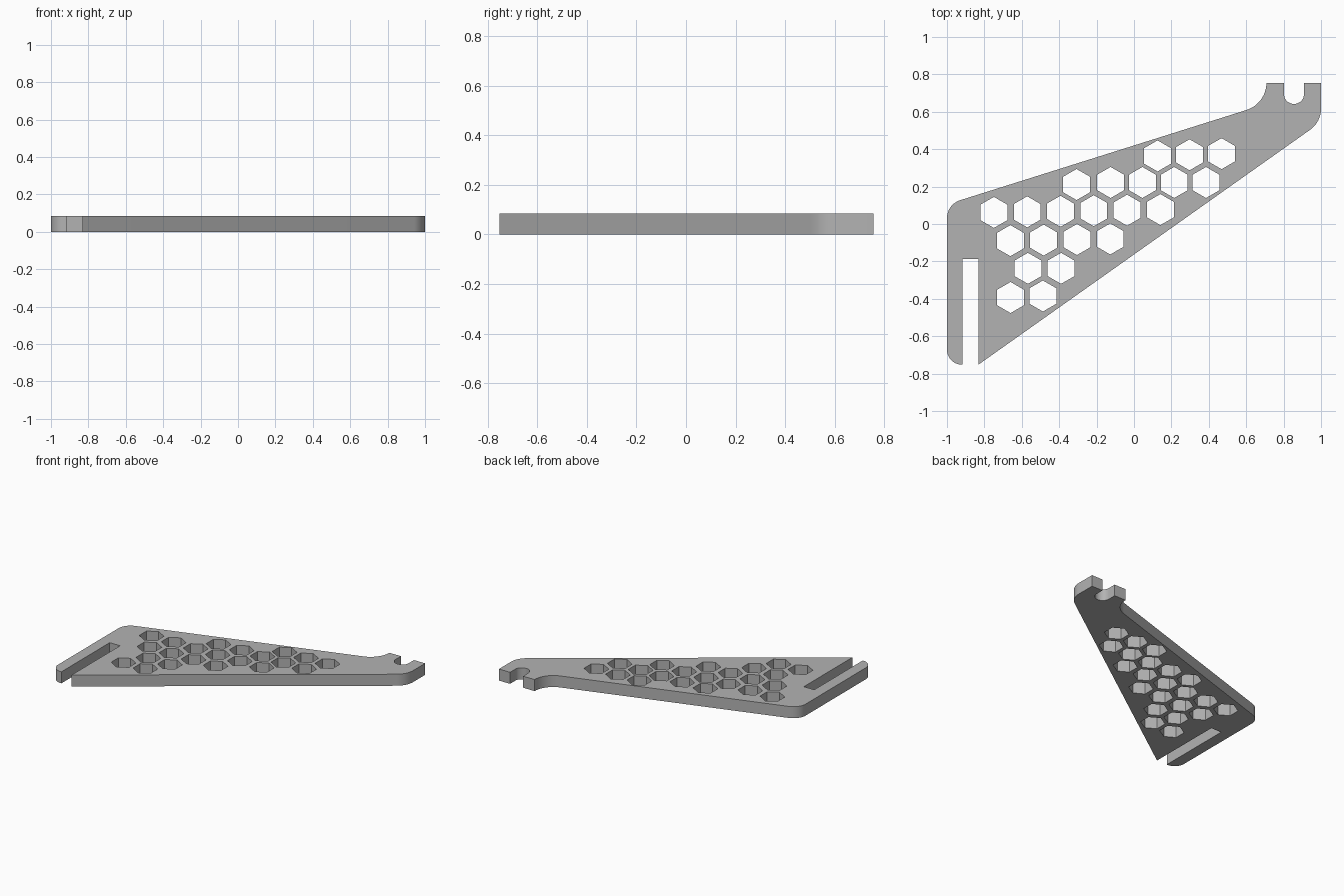
import bpy, bmesh, math
from mathutils import Vector

cube = bpy.data.objects.get("Cube")
if cube:
    bpy.data.objects.remove(cube, do_unlink=True)

THICKNESS = 0.085
HEX_RADIUS = 0.083

grey = bpy.data.materials.new("plain_grey")
grey.use_nodes = True
color = (0.45, 0.45, 0.45, 1)
grey.diffuse_color = color
grey.node_tree.nodes["Principled BSDF"].inputs["Base Color"].default_value = color


def fillet(before, corner, after, radius, steps=12):
    """Points of a round arc replacing one corner of the outline."""
    a, b = (before - corner).normalized(), (after - corner).normalized()
    half = a.angle(b) / 2
    center = corner + (a + b).normalized() * (radius / math.sin(half))
    start = corner + a * (radius / math.tan(half)) - center
    end = corner + b * (radius / math.tan(half)) - center
    sweep = start.angle(end)
    return [center + (start * math.sin((1 - i / steps) * sweep)
                      + end * math.sin(i / steps * sweep)) / math.sin(sweep)
            for i in range(steps + 1)]


def rounded_outline(corners):
    pts = [Vector((x, y, 0)) for x, y, r in corners]
    out = []
    for i, (x, y, r) in enumerate(corners):
        if r:
            out += fillet(pts[i - 1], pts[i], pts[(i + 1) % len(pts)], r)
        else:
            out.append(pts[i])
    return out


def hexagon(x, y):
    return [Vector((x + HEX_RADIUS * math.sin(i * math.pi / 3),
                    y + HEX_RADIUS * math.cos(i * math.pi / 3), 0)) for i in range(6)]


# Bracket outline: corner x, corner y, fillet radius
outline = rounded_outline([
    (-0.917, -0.752, 0), (-1, -0.752, 0.08), (-1, 0.105, 0.1),   # outer rail
    (0.708, 0.643, 0.153), (0.708, 0.755, 0),                    # neck of the hook
    (0.802, 0.755, 0), (0.802, 0.642, 0.053),                    # round notch
    (0.909, 0.642, 0.053), (0.909, 0.755, 0),
    (1, 0.755, 0), (1, 0.545, 0.14),                             # tip
    (-0.832, -0.752, 0), (-0.832, -0.187, 0), (-0.917, -0.187, 0),  # long slot
])

# Honeycomb rows: first x, first y, x step, y step, count
rows = [
    (0.126, 0.364, 0.171, 0.006, 3),
    (-0.307, 0.211, 0, 0, 1),
    (-0.125, 0.222, 0.170, 0, 4),
    (-0.749, 0.062, 0.178, 0.003, 6),
    (-0.661, -0.089, 0.178, 0.003, 4),
    (-0.567, -0.237, 0.177, 0, 2),
    (-0.660, -0.393, 0.173, 0.008, 2),
]
loops = [outline] + [hexagon(x + i * dx, y + i * dy)
                     for x, y, dx, dy, n in rows for i in range(n)]

# Fill the pierced outline and give it thickness
bm = bmesh.new()
edges = []
for loop in loops:
    verts = [bm.verts.new(p) for p in loop]
    edges += [bm.edges.new((verts[i - 1], verts[i])) for i in range(len(verts))]
bmesh.ops.triangle_fill(bm, edges=edges, use_beauty=True, normal=(0, 0, 1))
extruded = bmesh.ops.extrude_face_region(bm, geom=bm.faces[:])
top = [v for v in extruded["geom"] if isinstance(v, bmesh.types.BMVert)]
bmesh.ops.translate(bm, verts=top, vec=(0, 0, THICKNESS))
bmesh.ops.recalc_face_normals(bm, faces=bm.faces[:])

mesh = bpy.data.meshes.new("honeycomb_bracket")
bm.to_mesh(mesh)
bm.free()
mesh.materials.append(grey)
bracket = bpy.data.objects.new("honeycomb_bracket", mesh)
bpy.context.collection.objects.link(bracket)

# Smooth the fillets, keep the rims crisp
bpy.ops.object.select_all(action="DESELECT")
bracket.select_set(True)
bpy.context.view_layer.objects.active = bracket
bpy.ops.object.shade_smooth_by_angle(angle=math.radians(30))
